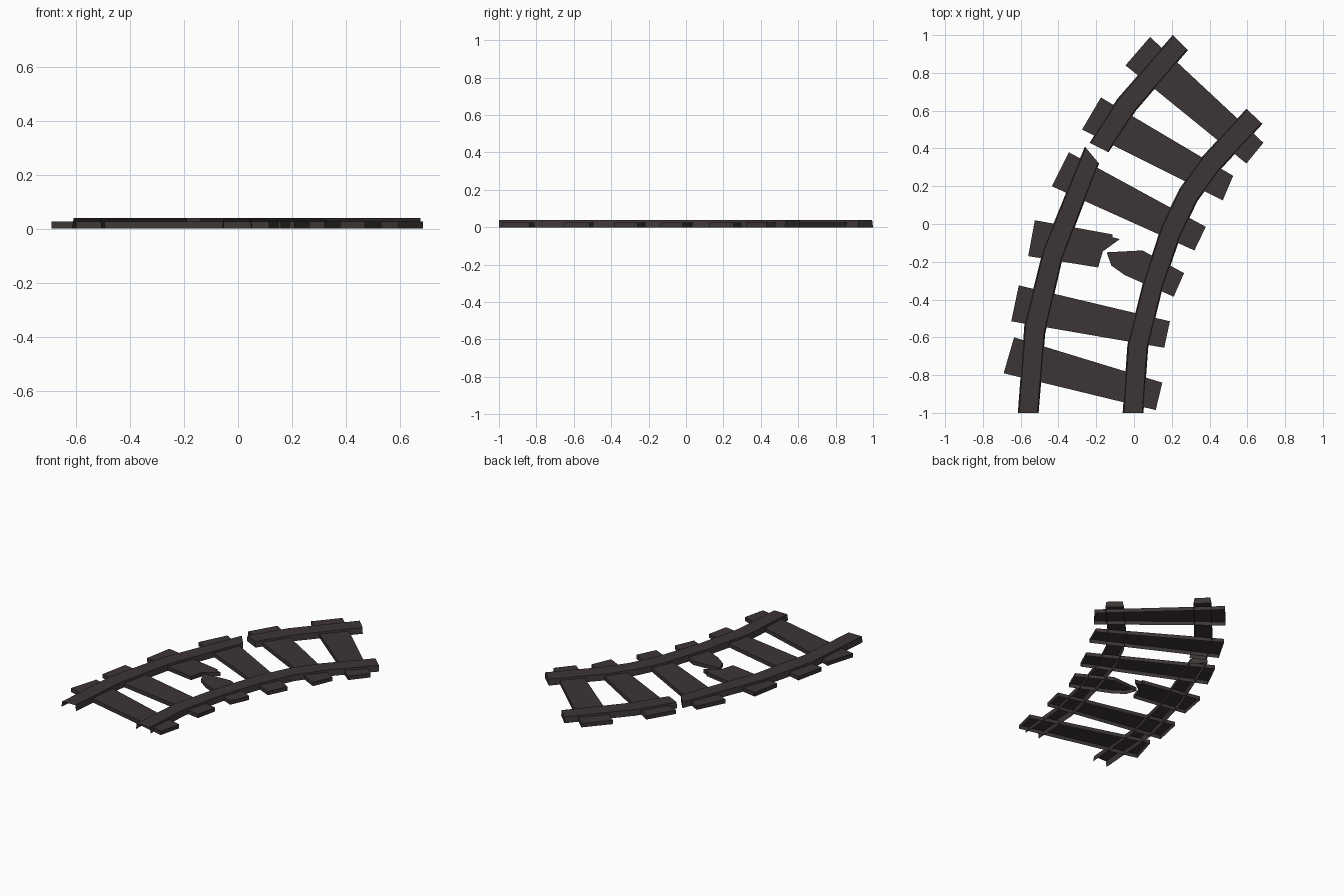
import bpy, bmesh

if "Cube" in bpy.data.objects:
    bpy.data.objects.remove(bpy.data.objects["Cube"])

wood = bpy.data.materials.new("dark brown wood")
wood.diffuse_color = (0.045, 0.036, 0.035, 1)
wood.use_nodes = True
wood.node_tree.nodes["Principled BSDF"].inputs["Base Color"].default_value = wood.diffuse_color
TIE_TOP, RAIL_TOP = 0.026, 0.039


def finish(name, bm):
    me = bpy.data.meshes.new(name)
    bm.to_mesh(me)
    bm.free()
    me.materials.append(wood)
    ob = bpy.data.objects.new(name, me)
    bpy.context.collection.objects.link(ob)
    return ob


def tie(name, outline):
    """Plank with an open underside; the outline runs clockwise from above."""
    bm = bmesh.new()
    pts = outline[::-1]
    low = [bm.verts.new((x, y, 0)) for x, y in pts]
    top = [bm.verts.new((x, y, TIE_TOP)) for x, y in pts]
    bm.faces.new(top)
    for i in range(len(pts)):
        j = (i + 1) % len(pts)
        bm.faces.new((low[i], low[j], top[j], top[i]))
    return finish(name, bm)


def rail(name, left, right, start_cap):
    """Hollow channel with slightly splayed sides between two edge lines."""
    bm = bmesh.new()
    rows = []
    for (lx, ly), (rx, ry) in zip(left, right):
        dx, dy = (rx - lx) * 0.06, (ry - ly) * 0.06
        rows.append([bm.verts.new(p) for p in (
            (lx, ly, 0), (lx + dx, ly + dy, RAIL_TOP),
            (rx - dx, ry - dy, RAIL_TOP), (rx, ry, 0))])
    for a, b in zip(rows, rows[1:]):
        for k in range(3):
            bm.faces.new((a[k], a[k + 1], b[k + 1], b[k]))
    if start_cap:
        bm.faces.new(rows[0][::-1])
    bm.faces.new(rows[-1])
    return finish(name, bm)


# Cross ties, front to back, including the snapped one
ties = {
    "tie_1": [(-.635, -.60), (.15, -.84), (.115, -.985), (-.69, -.79)],
    "tie_2": [(-.61, -.325), (.19, -.515), (.16, -.655), (-.65, -.515)],
    "broken_tie_left": [(-.525, .02), (-.115, -.055), (-.115, -.07), (-.075, -.08),
                        (-.165, -.145), (-.19, -.23), (-.56, -.17)],
    "broken_tie_right": [(-.145, -.15), (.045, -.14), (.265, -.26), (.21, -.385),
                         (-.05, -.27), (-.12, -.22)],
    "tie_4": [(-.345, .38), (.38, -.015), (.32, -.14), (-.435, .20)],
    "tie_5": [(-.175, .67), (.525, .255), (.47, .125), (-.275, .50)],
    "tie_6": [(.085, .99), (.685, .43), (.595, .32), (-.045, .84)],
}
for name, outline in ties.items():
    tie(name, outline)

# Rails: the left one is snapped in two
rail("left_rail_front",
     [(-.615, -1), (-.58, -.53), (-.48, -.13), (-.26, .41)],
     [(-.505, -1), (-.47, -.58), (-.38, -.19), (-.185, .32)], False)
rail("left_rail_back",
     [(-.235, .43), (-.09, .66), (.205, 1)],
     [(-.135, .38), (.01, .60), (.285, .92)], True)
rail("right_rail",
     [(-.06, -1), (-.035, -.64), (.045, -.32), (.145, -.01), (.24, .185), (.36, .355), (.595, .61)],
     [(.05, -1), (.075, -.655), (.15, -.345), (.245, -.07), (.335, .12), (.45, .28), (.68, .53)], False)
